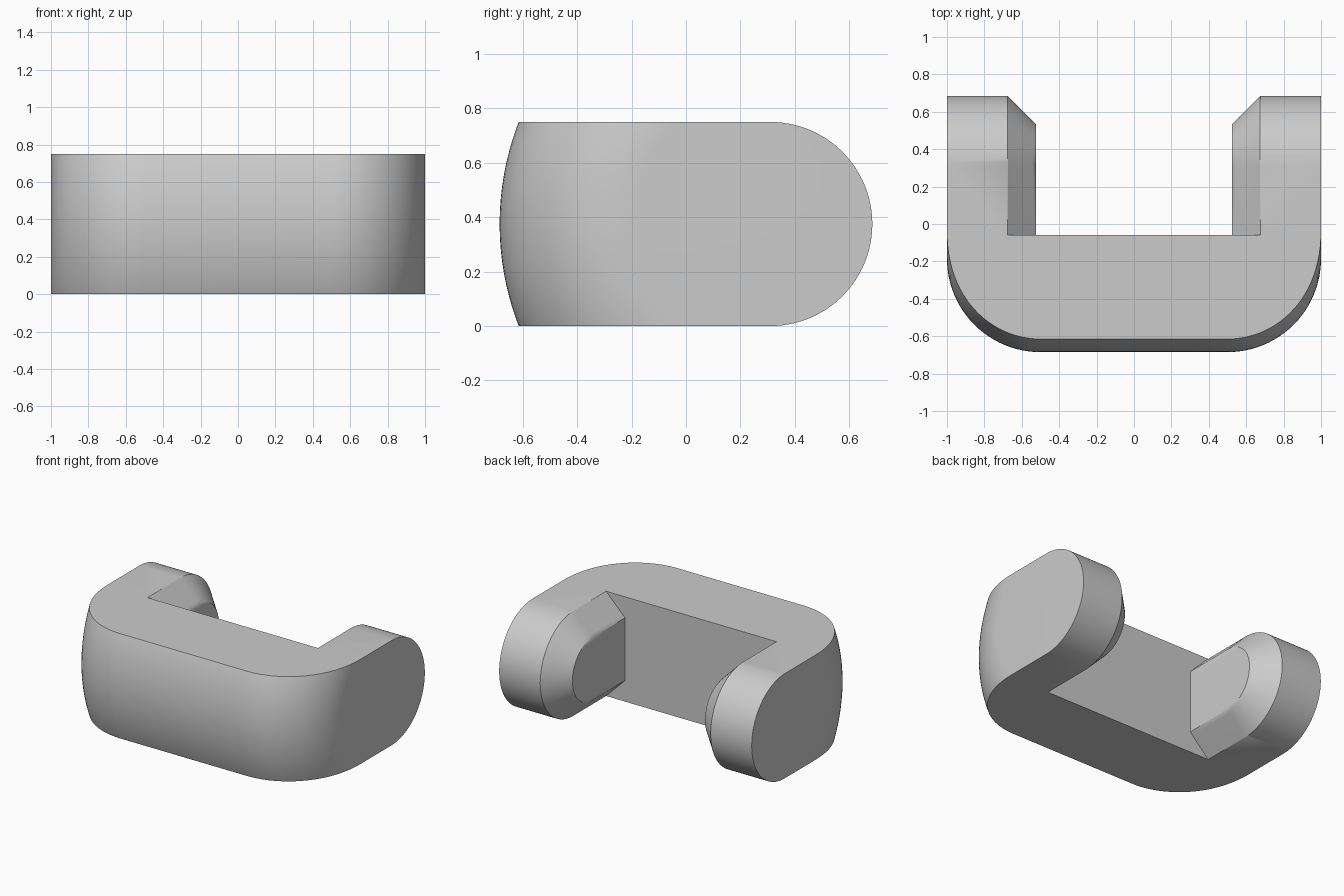
import bpy
import bmesh
from math import sin, cos, asin, pi, sqrt

cube = bpy.data.objects.get("Cube")
if cube:
    bpy.data.objects.remove(cube, do_unlink=True)

HALF = 0.375            # half height, also radius of the arm ends
ARM_Y = 0.31            # centre of the arm end rounding
WALL_Y = -0.06          # inner wall of the bridge
ARM_X = 0.675           # inner edge of the arm before its chamfer
CHAMFER = 0.15
CORNER = 0.5            # corner radius in plan
BULGE = 1.04            # radius of the bowed front
AXIS_Y = BULGE - 0.685  # axis of the bowed front


def root(v):
    return sqrt(max(v, 0.0))


def half_outline(h):
    """Horizontal slice of the left half, from front centre to inner wall."""
    pts = []
    # bowed front and rounded corner
    for i in range(25):
        a = pi / 2 * i / 24
        r = BULGE - CORNER + CORNER * cos(a)
        pts.append((1 - CORNER + CORNER * sin(a), AXIS_Y - root(r * r - h * h)))
    # rounded arm end with its chamfered inner rim
    pts.append((1, ARM_Y + root(HALF ** 2 - h * h)))
    depth = min(CHAMFER, HALF - abs(h))
    for i in range(9):
        d = depth * sin(pi / 2 * i / 8)
        pts.append((ARM_X - d, ARM_Y + root((HALF - d) ** 2 - h * h)))
    pts.append((ARM_X - depth, WALL_Y))
    return pts


# Slice heights, with exact levels where the chamfer meets the inner pads
knee = asin((HALF - CHAMFER) / HALF)
angles = []
for start, end, steps in ((-pi / 2, -knee, 16), (-knee, knee, 20), (knee, pi / 2, 16)):
    angles += [start + (end - start) * i / steps for i in range(steps)]
levels = [HALF * sin(a) for a in angles] + [HALF]

# Loft the slices into one closed clasp body
bm = bmesh.new()
rings = []
for h in levels:
    half = half_outline(h)
    loop = half + [(-x, y) for x, y in reversed(half)]
    rings.append([bm.verts.new((x, y, h + HALF)) for x, y in loop])
for low, high in zip(rings, rings[1:]):
    for i in range(len(low)):
        j = (i + 1) % len(low)
        bm.faces.new((low[i], low[j], high[j], high[i]))
bm.faces.new(rings[-1])
bm.faces.new(list(reversed(rings[0])))
bmesh.ops.remove_doubles(bm, verts=bm.verts, dist=0.00002)
bmesh.ops.recalc_face_normals(bm, faces=bm.faces)

mesh = bpy.data.meshes.new("clasp_body")
bm.to_mesh(mesh)
bm.free()
body = bpy.data.objects.new("clasp_body", mesh)
bpy.context.collection.objects.link(body)

# Plain grey finish
grey = bpy.data.materials.new("light_grey")
grey.use_nodes = True
colour = (0.6, 0.6, 0.6, 1)
grey.diffuse_color = colour
grey.node_tree.nodes["Principled BSDF"].inputs["Base Color"].default_value = colour
mesh.materials.append(grey)

bpy.ops.object.select_all(action="DESELECT")
body.select_set(True)
bpy.context.view_layer.objects.active = body
bpy.ops.object.shade_smooth_by_angle(angle=pi / 6)
